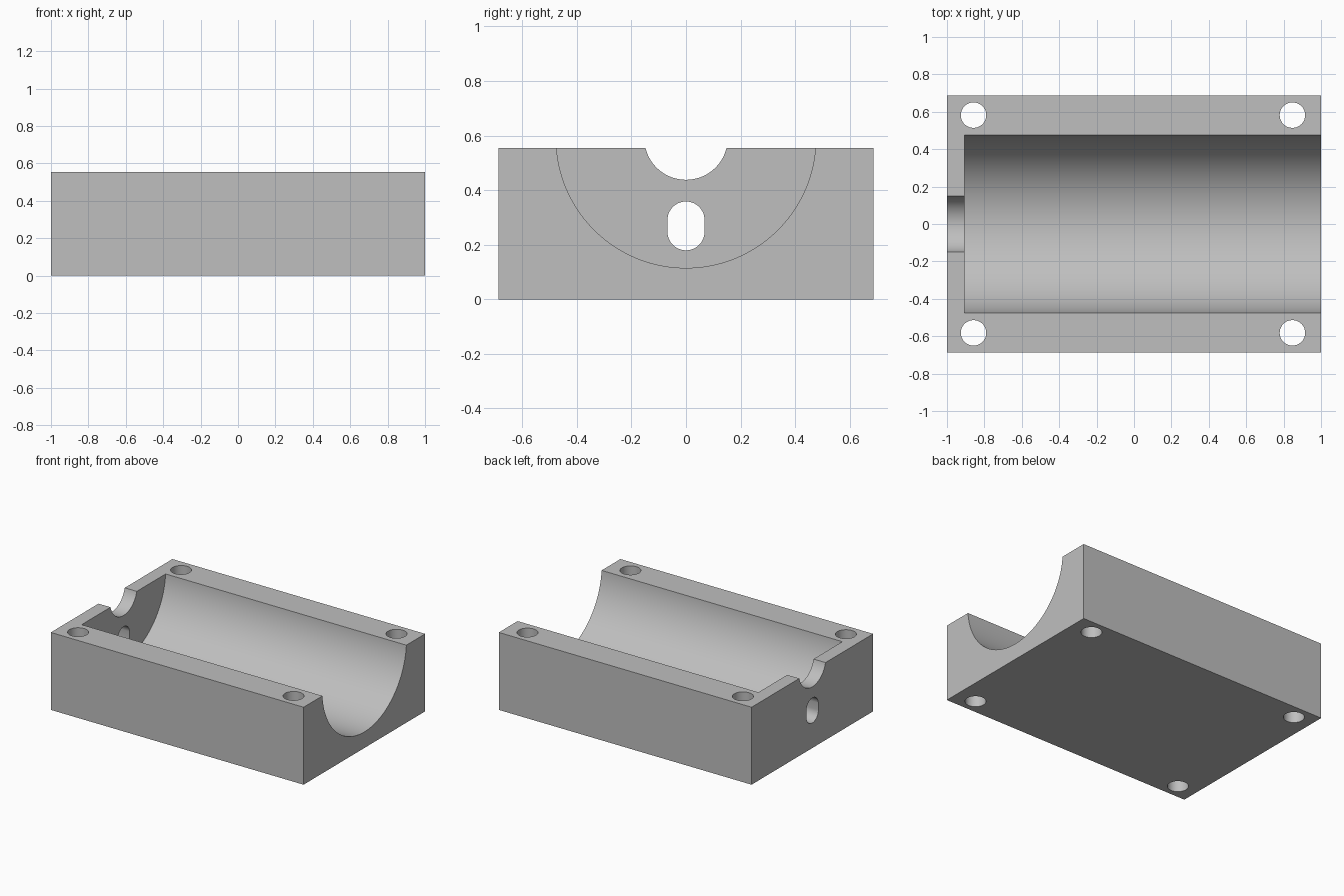
import bpy
import math

WIDTH, HEIGHT = 1.374, 0.554
AXIS_Z = 0.591      # shared axis of the trough and the shaft notch
WALL_X = -0.905     # inner face of the end wall

if "Cube" in bpy.data.objects:
    bpy.data.objects.remove(bpy.data.objects["Cube"], do_unlink=True)

grey = bpy.data.materials.new("plain grey")
grey.use_nodes = True
colour = (0.52, 0.52, 0.52, 1)
grey.diffuse_color = colour
grey.node_tree.nodes["Principled BSDF"].inputs["Base Color"].default_value = colour


def box(name, size, location):
    bpy.ops.mesh.primitive_cube_add(size=1, location=location)
    obj = bpy.context.object
    obj.name = name
    obj.scale = size
    bpy.ops.object.transform_apply(location=True, rotation=True, scale=True)
    return obj


def cylinder(name, radius, depth, location, along_x=True, sides=96):
    turn = (0, math.pi / 2, 0) if along_x else (0, 0, 0)
    bpy.ops.mesh.primitive_cylinder_add(vertices=sides, radius=radius, depth=depth,
                                        location=location, rotation=turn)
    obj = bpy.context.object
    obj.name = name
    bpy.ops.object.transform_apply(location=True, rotation=True, scale=True)
    return obj


def cut(target, cutter):
    mod = target.modifiers.new("cut", "BOOLEAN")
    mod.operation = "DIFFERENCE"
    mod.solver = "EXACT"
    mod.object = cutter
    bpy.context.view_layer.objects.active = target
    bpy.ops.object.modifier_apply(modifier=mod.name)
    bpy.data.objects.remove(cutter, do_unlink=True)


# Solid block
block = box("cradle_block", (2, WIDTH, HEIGHT), (0, 0, HEIGHT / 2))
block.data.materials.append(grey)

# Round trough, open at one end
length = 1.2 - WALL_X
cut(block, cylinder("trough_cutter", 0.476, length, (WALL_X + length / 2, 0, AXIS_Z), sides=160))

# Shaft notch in the top of the end wall
cut(block, cylinder("notch_cutter", 0.153, 0.4, (-1, 0, AXIS_Z)))

# Upright slot through the end wall: a cylinder with its halves pulled apart
slot = cylinder("slot_cutter", 0.068, 0.4, (-1, 0, 0.269), sides=66)
for vert in slot.data.vertices:
    vert.co.z += math.copysign(0.0215, vert.co.z - 0.269)
cut(block, slot)

# Four bolt holes
for x in (-0.858, 0.847):
    for y in (-0.582, 0.582):
        cut(block, cylinder("bolt_hole_cutter", 0.068, 1.6, (x, y, HEIGHT / 2), False, 64))

# Smooth curved walls with crisp edges
bpy.ops.object.select_all(action="DESELECT")
block.select_set(True)
bpy.context.view_layer.objects.active = block
bpy.ops.object.shade_smooth_by_angle(angle=math.radians(30))
